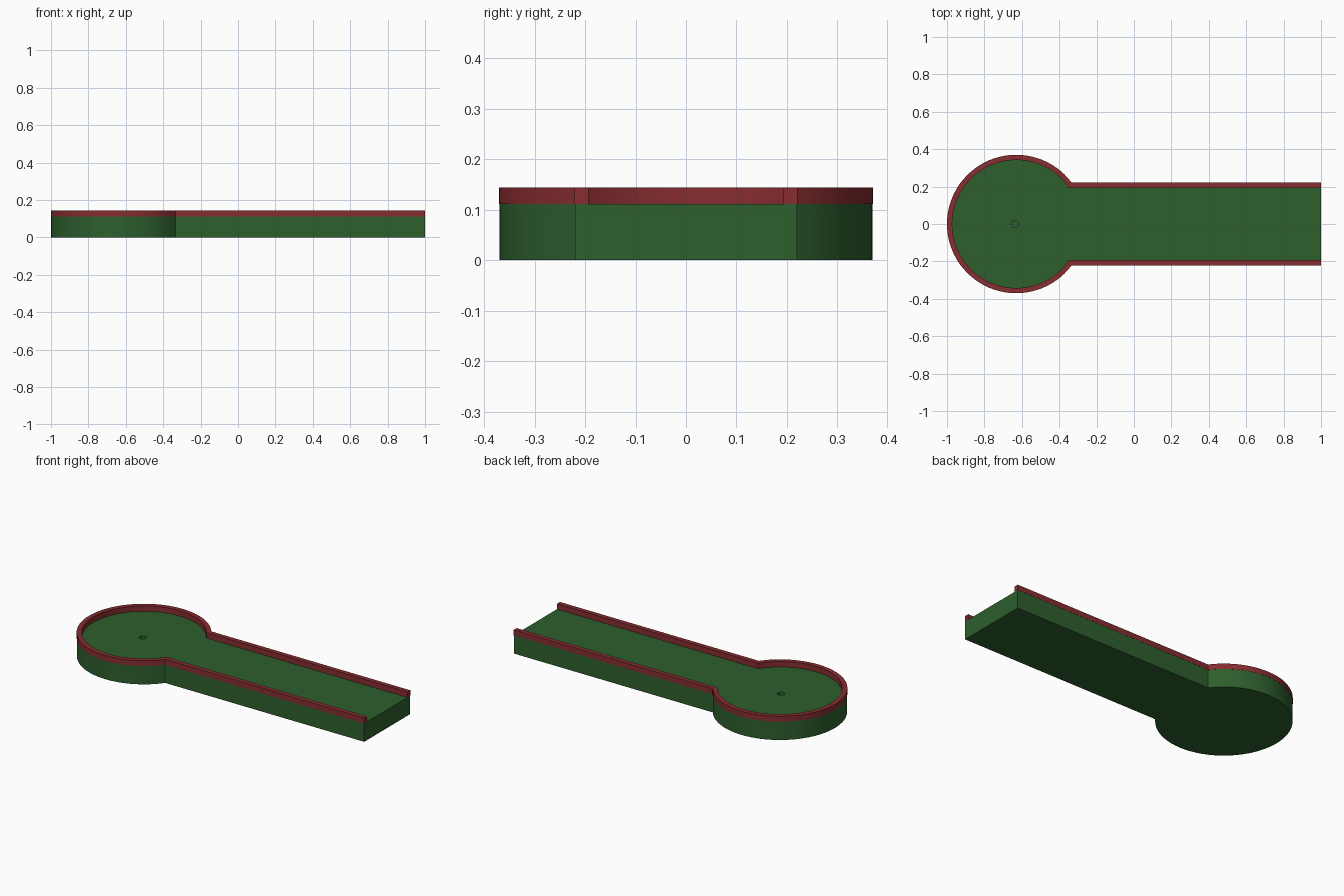
import bpy
import bmesh
from math import asin, cos, sin, pi

if "Cube" in bpy.data.objects:
    bpy.data.objects.remove(bpy.data.objects["Cube"], do_unlink=True)

CENTRE_X, END_X = -0.63, 1.0
FLOOR_Z, WALL_Z = 0.111, 0.144


def material(name, colour):
    mat = bpy.data.materials.new(name)
    mat.use_nodes = True
    mat.diffuse_color = colour
    mat.node_tree.nodes["Principled BSDF"].inputs["Base Color"].default_value = colour
    return mat


green = material("turf green", (0.027, 0.115, 0.027, 1))
red = material("border red", (0.24, 0.026, 0.03, 1))


def keyhole(radius, half_width, steps=64):
    """Open outline: along one lane edge, round the circle, back along the other."""
    start = asin(half_width / radius)
    points = [(END_X, half_width)]
    for i in range(steps + 1):
        a = start + (2 * pi - 2 * start) * i / steps
        points.append((CENTRE_X + radius * cos(a), radius * sin(a)))
    return points + [(END_X, -half_width)]


def finish(name, bm, mat):
    bmesh.ops.recalc_face_normals(bm, faces=bm.faces)
    mesh = bpy.data.meshes.new(name)
    bm.to_mesh(mesh)
    bm.free()
    mesh.materials.append(mat)
    obj = bpy.data.objects.new(name, mesh)
    bpy.context.collection.objects.link(obj)
    return obj


def extrude(bm, faces, height):
    result = bmesh.ops.extrude_face_region(bm, geom=faces)
    verts = [v for v in result["geom"] if isinstance(v, bmesh.types.BMVert)]
    bmesh.ops.translate(bm, verts=verts, vec=(0, 0, height))


def smooth(obj):
    bpy.ops.object.select_all(action="DESELECT")
    obj.select_set(True)
    bpy.context.view_layer.objects.active = obj
    bpy.ops.object.shade_smooth_by_angle(angle=0.5)


# Turf base: keyhole-shaped slab
bm = bmesh.new()
base_face = bm.faces.new([bm.verts.new((x, y, 0)) for x, y in keyhole(0.369, 0.22)])
extrude(bm, [base_face], FLOOR_Z)
turf = finish("turf_base", bm, green)

# Cup sunk into the round end
bpy.ops.mesh.primitive_cylinder_add(vertices=24, radius=0.02, depth=0.12,
                                    location=(CENTRE_X - 0.007, 0, FLOOR_Z))
cutter = bpy.context.object
cutter.name = "cup_cutter"
cutter.hide_render = True
cutter.data.materials.append(green)
cut = turf.modifiers.new("cup", "BOOLEAN")
cut.operation = "DIFFERENCE"
cut.solver = "EXACT"
cut.object = cutter
bpy.context.view_layer.objects.active = turf
bpy.ops.object.modifier_apply(modifier=cut.name)
bpy.data.objects.remove(cutter, do_unlink=True)
smooth(turf)

# Border wall: strip between two keyhole outlines, open at the tee end
bm = bmesh.new()
outer = [bm.verts.new((x, y, FLOOR_Z)) for x, y in keyhole(0.37, 0.221)]
inner = [bm.verts.new((x, y, FLOOR_Z)) for x, y in keyhole(0.342, 0.193)]
strip = [bm.faces.new((outer[i], outer[i + 1], inner[i + 1], inner[i]))
         for i in range(len(outer) - 1)]
extrude(bm, strip, WALL_Z - FLOOR_Z)
smooth(finish("border_wall", bm, red))
